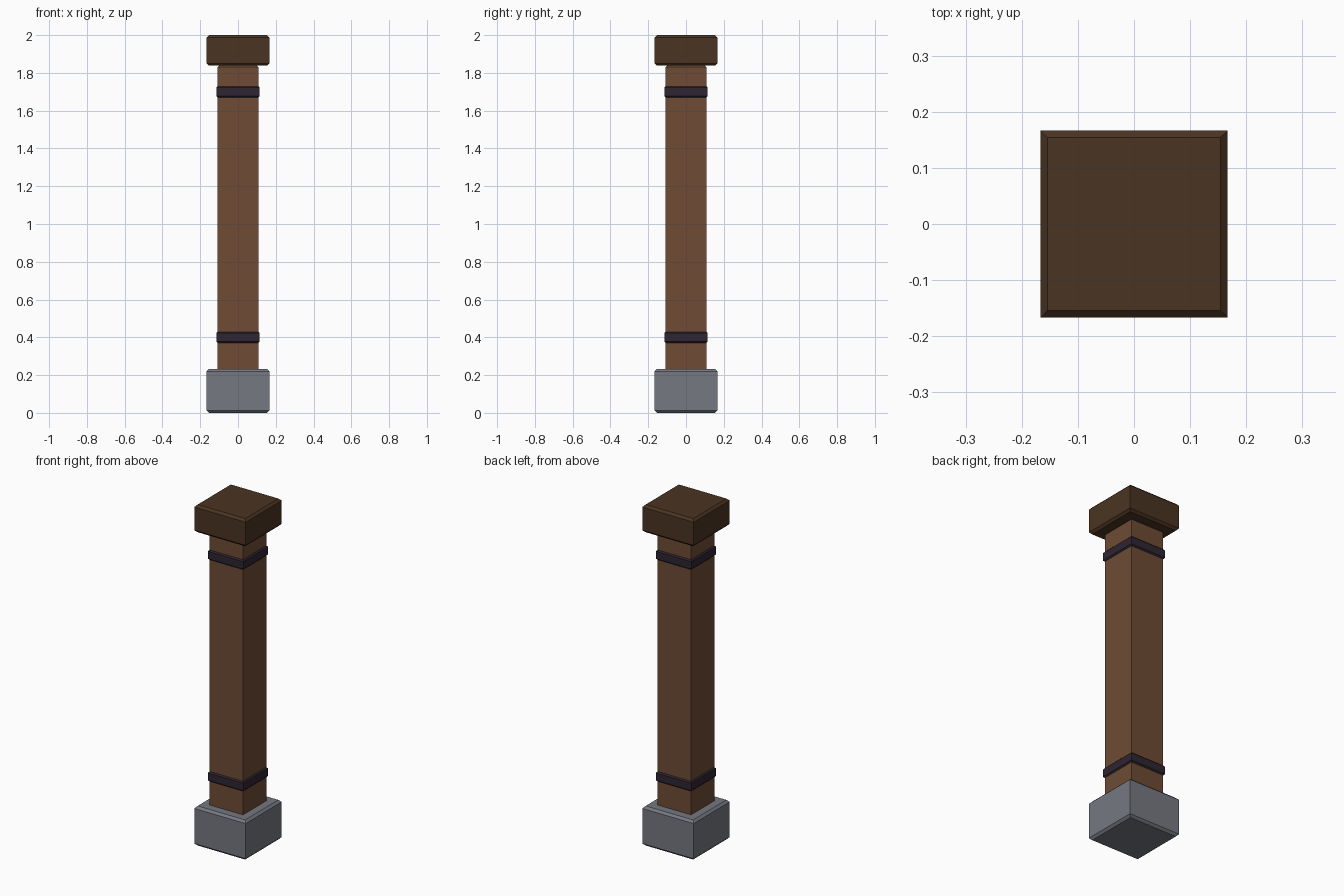
import bpy, bmesh

if "Cube" in bpy.data.objects:
    bpy.data.objects.remove(bpy.data.objects["Cube"])


def material(name, rgb):
    # sRGB 0-255 to linear
    lin = [((c / 255 + 0.055) / 1.055) ** 2.4 for c in rgb]
    m = bpy.data.materials.new(name)
    m.diffuse_color = (*lin, 1)
    m.use_nodes = True
    m.node_tree.nodes["Principled BSDF"].inputs["Base Color"].default_value = m.diffuse_color
    return m


def chamfered_block(name, half, z0, z1, cut, mat):
    """Square block whose top and bottom rims are chamfered; upright edges stay sharp."""
    bm = bmesh.new()
    rings = []
    for r, z in ((half - cut, z0), (half, z0 + cut), (half, z1 - cut), (half - cut, z1)):
        rings.append([bm.verts.new((x * r, y * r, z))
                      for x, y in ((-1, -1), (1, -1), (1, 1), (-1, 1))])
    for a, b in zip(rings, rings[1:]):
        for i in range(4):
            j = (i + 1) % 4
            bm.faces.new((a[i], a[j], b[j], b[i]))
    bm.faces.new(rings[0][::-1])
    bm.faces.new(rings[-1])
    mesh = bpy.data.meshes.new(name)
    bm.to_mesh(mesh)
    bm.free()
    mesh.materials.append(mat)
    obj = bpy.data.objects.new(name, mesh)
    bpy.context.collection.objects.link(obj)
    return obj


stone = material("grey stone", (117, 120, 128))
wood = material("brown wood", (110, 75, 53))
dark_wood = material("dark wood", (74, 52, 34))
iron = material("dark iron", (46, 37, 49))

# Stone footing, timber post and top block
chamfered_block("stone_base", 0.167, 0.0, 0.232, 0.013, stone)
chamfered_block("post", 0.108, 0.20, 1.845, 0.014, wood)
chamfered_block("cap", 0.167, 1.838, 2.0, 0.013, dark_wood)

# Iron bands round the post
for label, z in (("lower", 0.40), ("upper", 1.70)):
    chamfered_block(label + "_band", 0.115, z - 0.029, z + 0.029, 0.007, iron)
